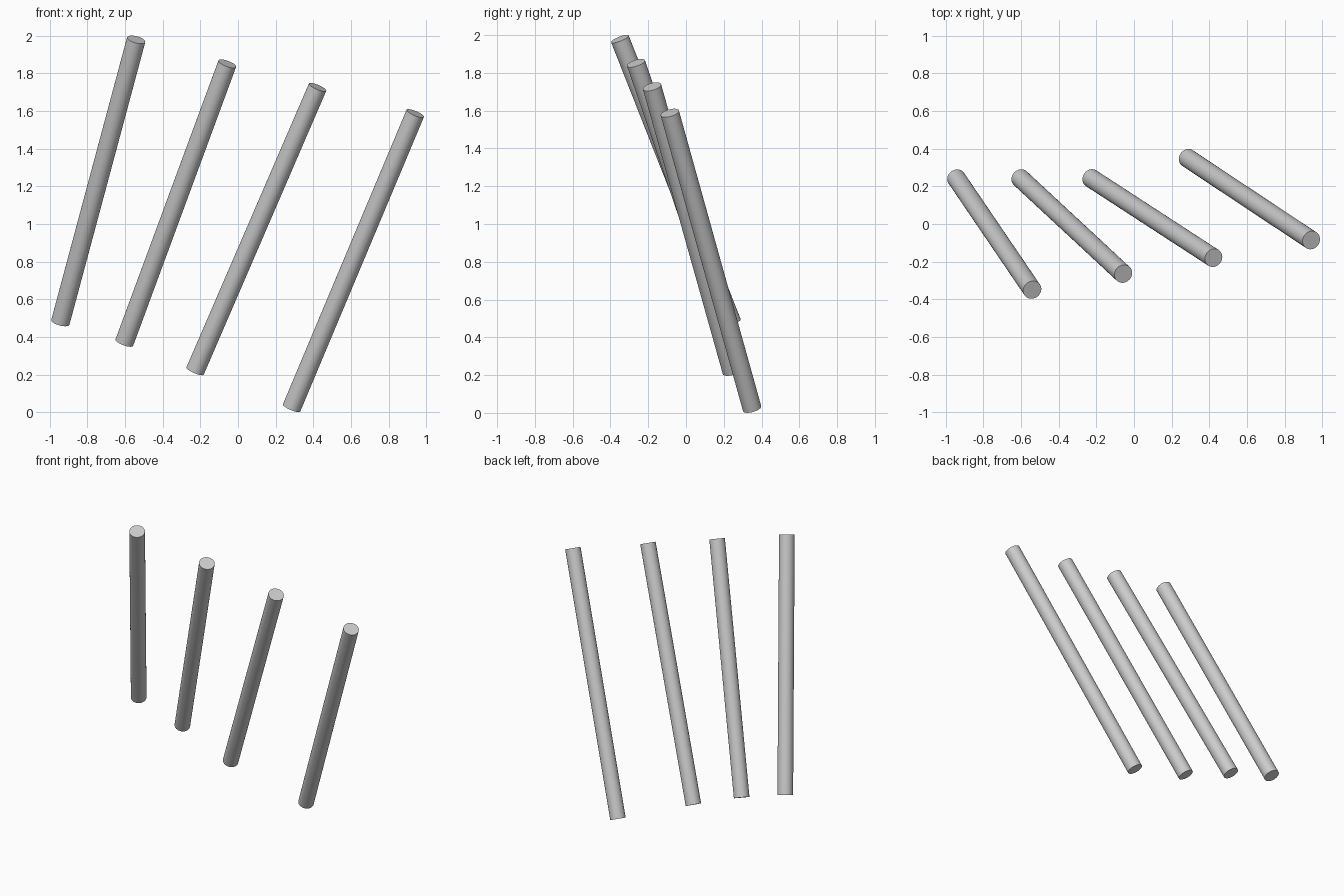
import bpy
from mathutils import Vector

cube = bpy.data.objects.get("Cube")
if cube:
    bpy.data.objects.remove(cube, do_unlink=True)

# Single neutral grey
grey = bpy.data.materials.new("plain_grey")
grey.use_nodes = True
colour = (0.6, 0.6, 0.6, 1)
grey.diffuse_color = colour
grey.node_tree.nodes["Principled BSDF"].inputs["Base Color"].default_value = colour

RADIUS = 0.05


def rod(name, bottom, top):
    """Smooth capped cylinder running between two points."""
    a, b = Vector(bottom), Vector(top)
    axis = b - a
    bpy.ops.mesh.primitive_cylinder_add(
        vertices=48, radius=RADIUS, depth=axis.length, location=(a + b) / 2,
        rotation=axis.to_track_quat("Z", "Y").to_euler())
    obj = bpy.context.object
    obj.name = name
    obj.data.materials.append(grey)
    bpy.ops.object.shade_smooth_by_angle()


# Four slanted rods, from the model's right to its left
rod("far_right_rod", (-0.944, 0.243, 0.478), (-0.541, -0.35, 1.98))
rod("inner_right_rod", (-0.604, 0.243, 0.37), (-0.057, -0.265, 1.852))
rod("inner_left_rod", (-0.228, 0.243, 0.219), (0.423, -0.18, 1.727))
rod("far_left_rod", (0.285, 0.35, 0.023), (0.942, -0.086, 1.588))
